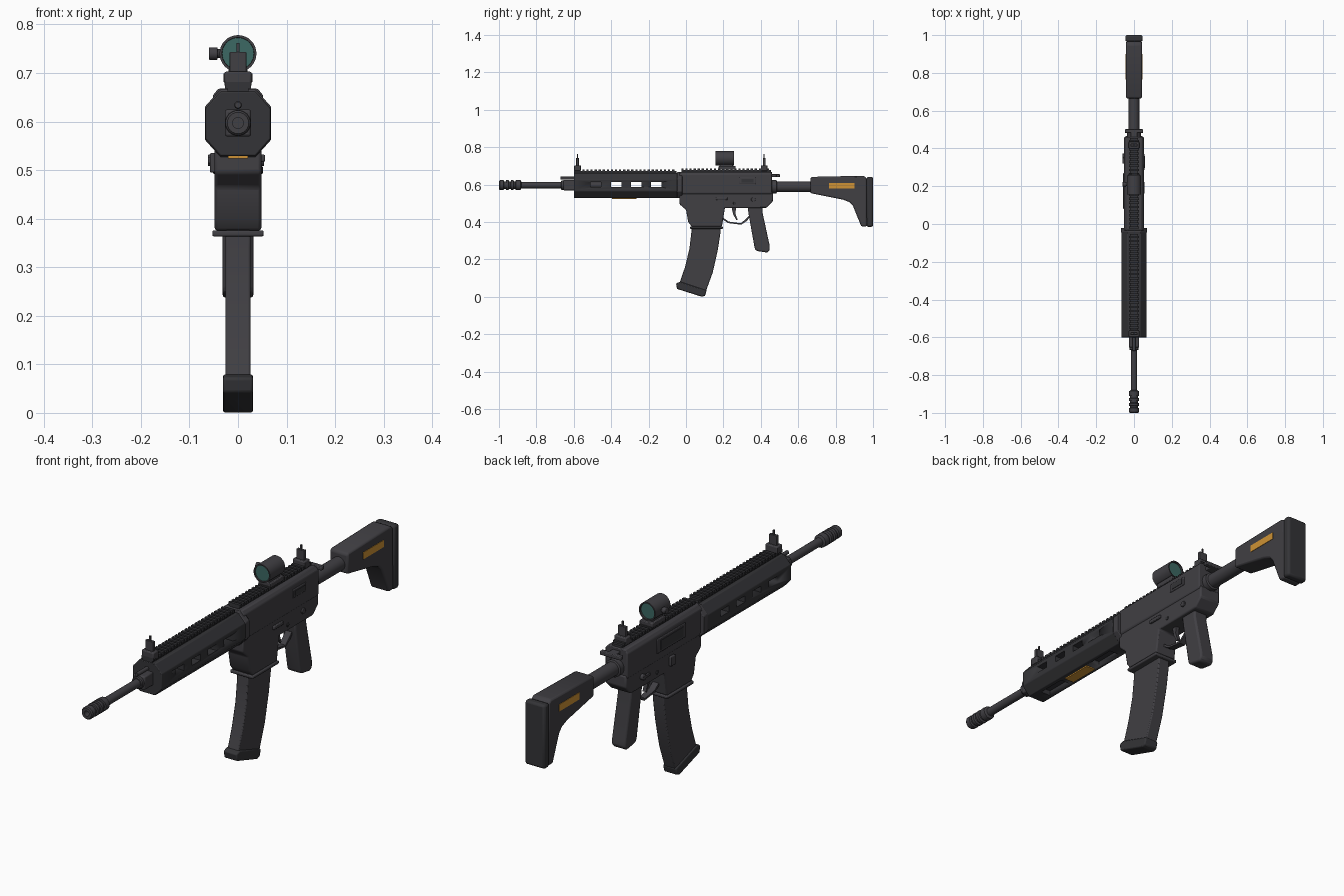
import bpy, bmesh, math
from mathutils import Matrix, Vector

if "Cube" in bpy.data.objects:
    bpy.data.objects.remove(bpy.data.objects["Cube"])


def material(name, rgb):
    m = bpy.data.materials.new(name)
    m.diffuse_color = (*rgb, 1)
    m.use_nodes = True
    m.node_tree.nodes["Principled BSDF"].inputs["Base Color"].default_value = m.diffuse_color
    return m


BODY = material("charcoal", (0.052, 0.050, 0.057))
DARK = material("dark grey", (0.034, 0.034, 0.038))
ORANGE = material("orange", (0.62, 0.29, 0.035))
LENS = material("teal glass", (0.045, 0.14, 0.125))


def finish(name, bm, mat, bevel=0.0, segments=2):
    bmesh.ops.recalc_face_normals(bm, faces=bm.faces)
    me = bpy.data.meshes.new(name)
    bm.to_mesh(me)
    bm.free()
    ob = bpy.data.objects.new(name, me)
    bpy.context.collection.objects.link(ob)
    if mat:
        me.materials.append(mat)
    bpy.ops.object.select_all(action='DESELECT')
    ob.select_set(True)
    bpy.context.view_layer.objects.active = ob
    bpy.ops.object.shade_smooth_by_angle(angle=math.radians(35))
    if bevel:
        b = ob.modifiers.new("bevel", 'BEVEL')
        b.width, b.segments, b.limit_method = bevel, segments, 'ANGLE'
        b.angle_limit = math.radians(30)
    return ob


def boxes(name, bounds, mat, bevel=0.0):
    """Boxes given as (x0, x1, y0, y1, z0, z1)."""
    bm = bmesh.new()
    for x0, x1, y0, y1, z0, z1 in bounds:
        m = Matrix.Translation(((x0 + x1) / 2, (y0 + y1) / 2, (z0 + z1) / 2))
        bmesh.ops.create_cube(bm, size=1, matrix=m @ Matrix.Diagonal((x1 - x0, y1 - y0, z1 - z0, 1)))
    return finish(name, bm, mat, bevel)


def side_prism(name, pts, half, mat, bevel=0.0):
    """Extrude a (y, z) outline across x."""
    bm = bmesh.new()
    f = bm.faces.new([bm.verts.new((-half, y, z)) for y, z in pts])
    r = bmesh.ops.extrude_face_region(bm, geom=[f])
    bmesh.ops.translate(bm, vec=(2 * half, 0, 0), verts=[v for v in r['geom'] if isinstance(v, bmesh.types.BMVert)])
    return finish(name, bm, mat, bevel)


def front_prism(name, pts, y0, y1, mat, bevel=0.0):
    """Extrude an (x, z) outline along y."""
    bm = bmesh.new()
    f = bm.faces.new([bm.verts.new((x, y0, z)) for x, z in pts])
    r = bmesh.ops.extrude_face_region(bm, geom=[f])
    bmesh.ops.translate(bm, vec=(0, y1 - y0, 0), verts=[v for v in r['geom'] if isinstance(v, bmesh.types.BMVert)])
    return finish(name, bm, mat, bevel)


def lathe(name, profile, z, mat, n=24):
    """Revolve (y, radius) points around a y axis at height z."""
    bm = bmesh.new()
    rings = [[bm.verts.new((r * math.cos(2 * math.pi * i / n), y, z + r * math.sin(2 * math.pi * i / n)))
              for i in range(n)] for y, r in profile]
    for a, b in zip(rings, rings[1:]):
        for i in range(n):
            bm.faces.new((a[i], a[(i + 1) % n], b[(i + 1) % n], b[i]))
    bm.faces.new(rings[0])
    bm.faces.new(rings[-1])
    return finish(name, bm, mat)


def peg(name, x0, x1, y, z, r, mat, n=20):
    """Cylinder lying along x."""
    bm = bmesh.new()
    m = Matrix.Translation(((x0 + x1) / 2, y, z)) @ Matrix.Rotation(math.pi / 2, 4, 'Y')
    bmesh.ops.create_cone(bm, cap_ends=True, segments=n, radius1=r, radius2=r, depth=abs(x1 - x0), matrix=m)
    return finish(name, bm, mat, 0.002)


def octagon(w, zb, zt, cx, cz):
    return [(-cx, zb), (cx, zb), (w, zb + cz), (w, zt - cz), (cx, zt), (-cx, zt), (-w, zt - cz), (-w, zb + cz)]


# barrel and ribbed muzzle
AXIS = 0.597
lathe("barrel", [(-0.90, 0.017), (-0.41, 0.017)], AXIS, BODY)
muzzle = [(-0.97, 0.011), (-1.0, 0.011), (-1.0, 0.022), (-0.995, 0.026), (-0.975, 0.026)]
for i in range(3):
    y = -0.972 + i * 0.026
    muzzle += [(y, 0.020), (y + 0.009, 0.020), (y + 0.010, 0.027), (y + 0.023, 0.027)]
muzzle += [(-0.885, 0.026), (-0.88, 0.017)]
lathe("muzzle", muzzle, AXIS, BODY)
boxes("gas_block", [(-0.027, 0.027, -0.655, -0.59, 0.569, 0.625)], BODY, 0.005)
lathe("gas_block_collar", [(-0.668, 0.021), (-0.665, 0.025), (-0.60, 0.025)], AXIS, BODY)
lathe("gas_tube", [(-0.672, 0.006), (-0.67, 0.008), (-0.59, 0.008)], 0.634, BODY, 16)

# handguard with side windows and bottom openings
guard = front_prism("handguard", octagon(0.067, 0.529, 0.662, 0.036, 0.035), -0.60, -0.045, DARK, 0.003)
windows = [(-0.2, 0.2, y, y + 0.056, 0.587, 0.613) for y in (-0.51, -0.40, -0.293, -0.187)]
openings = [(-0.022, 0.022, a, b, 0.50, 0.55) for a, b in ((-0.54, -0.42), (-0.24, -0.12))]
cutter = boxes("window_cutter", windows + openings, None)
cutter.hide_render = True
cutter.hide_viewport = False
cutter.display_type = 'WIRE'
cut = guard.modifiers.new("windows", 'BOOLEAN')
cut.operation, cut.object, cut.solver = 'DIFFERENCE', cutter, 'EXACT'
boxes("bottom_panel", [(-0.021, 0.021, -0.395, -0.265, 0.524, 0.531)], ORANGE)
front_prism("handguard_collar", octagon(0.068, 0.527, 0.666, 0.036, 0.035), -0.048, -0.02, BODY, 0.003)

# toothed top rails
for name, y0, y1, top in (("front_rail", -0.598, -0.052, 0.681), ("rear_rail", -0.025, 0.455, 0.685)):
    teeth, pitch = [], 0.0218
    for i in range(int((y1 - y0) / pitch)):
        a = y0 + i * pitch
        teeth.append((-0.027, 0.027, a, a + 0.012, top - 0.013, top))
    boxes(name + "_base", [(-0.022, 0.022, y0, y1, 0.650, top - 0.008)], DARK)
    boxes(name + "_teeth", teeth, DARK)

# receiver
front_prism("upper_receiver", octagon(0.052, 0.540, 0.668, 0.040, 0.014), -0.035, 0.46, BODY, 0.004)
side_prism("lower_receiver", [(-0.035, 0.56), (-0.035, 0.495), (0.0, 0.465), (0.012, 0.40), (0.03, 0.375),
                              (0.192, 0.375), (0.208, 0.475), (0.43, 0.475), (0.465, 0.51), (0.465, 0.56)],
           0.048, BODY, 0.006)
side_prism("magazine_well_lip", [(0.022, 0.363), (0.197, 0.363), (0.197, 0.376), (0.022, 0.376)], 0.053, BODY, 0.004)
boxes("right_panel", [(0.05, 0.056, 0.285, 0.372, 0.602, 0.638)], BODY, 0.003)
boxes("right_panel_inset", [(0.05, 0.058, 0.297, 0.36, 0.610, 0.630)], DARK)
boxes("ejection_frame", [(-0.057, -0.05, 0.08, 0.27, 0.582, 0.642)], BODY, 0.003)
boxes("ejection_port", [(-0.059, -0.05, 0.10, 0.25, 0.592, 0.632)], DARK)
boxes("magazine_release", [(0.045, 0.056, 0.16, 0.222, 0.517, 0.532)], BODY, 0.003)
boxes("bolt_catch", [(-0.058, -0.045, 0.15, 0.18, 0.495, 0.535)], BODY, 0.003)
peg("selector_pivot", -0.062, 0.054, 0.36, 0.52, 0.012, BODY)
boxes("selector_lever", [(-0.062, -0.052, 0.32, 0.365, 0.514, 0.526)], BODY, 0.002)
peg("receiver_pin", -0.051, 0.051, 0.26, 0.50, 0.008, DARK)
boxes("charging_handle", [(-0.018, 0.018, 0.44, 0.50, 0.640, 0.656), (-0.048, 0.048, 0.482, 0.502, 0.640, 0.656)],
      BODY, 0.003)

# curved magazine and its floor plate
side_prism("magazine", [(0.032, 0.40), (0.028, 0.34), (0.018, 0.255), (-0.005, 0.16), (-0.037, 0.065),
                        (0.105, 0.025), (0.143, 0.13), (0.170, 0.25), (0.184, 0.34), (0.186, 0.40)],
           0.026, BODY, 0.004)
side_prism("magazine_floor", [(-0.053, 0.072), (-0.048, 0.042), (0.085, 0.0), (0.102, 0.005), (0.110, 0.034),
                              (-0.03, 0.080)], 0.031, DARK, 0.005)

# trigger, guard and grip
side_prism("trigger_guard", [(0.198, 0.412), (0.225, 0.394), (0.295, 0.385), (0.325, 0.405), (0.345, 0.43),
                             (0.335, 0.432), (0.316, 0.412), (0.293, 0.393), (0.228, 0.402), (0.2, 0.422)],
           0.014, BODY)
side_prism("trigger", [(0.243, 0.48), (0.268, 0.48), (0.264, 0.445), (0.276, 0.412), (0.269, 0.409), (0.252, 0.442)],
           0.008, BODY)
side_prism("grip", [(0.328, 0.49), (0.335, 0.44), (0.368, 0.255), (0.378, 0.245), (0.435, 0.236), (0.448, 0.25),
                    (0.447, 0.275), (0.408, 0.455), (0.41, 0.49)], 0.032, BODY, 0.010)

# buffer tube and stock
lathe("buffer_tube", [(0.45, 0.036), (0.483, 0.036), (0.486, 0.029), (0.70, 0.029)], 0.588, BODY)
side_prism("stock", [(0.665, 0.635), (0.675, 0.641), (0.95, 0.647), (0.966, 0.635), (0.968, 0.376), (0.937, 0.376),
                     (0.893, 0.485), (0.875, 0.505), (0.84, 0.519), (0.665, 0.554)], 0.042, BODY, 0.007)
boxes("butt_pad", [(-0.046, 0.046, 0.966, 1.0, 0.374, 0.641)], DARK, 0.009)
for s, side in ((-1, "left"), (1, "right")):
    x = sorted((s * 0.039, s * 0.044))
    boxes(side + "_stock_strip", [(*x, 0.765, 0.90, 0.579, 0.608)], ORANGE)

# folding sights
for name, y in (("front_sight", -0.58), ("rear_sight", 0.418)):
    boxes(name + "_base", [(-0.028, 0.028, y - 0.018, y + 0.018, 0.672, 0.703)], BODY, 0.004)
    boxes(name + "_leaf", [(-0.018, 0.018, y - 0.007, y + 0.007, 0.69, 0.743)], BODY, 0.002)
    boxes(name + "_post", [(-0.003, 0.003, y - 0.003, y + 0.003, 0.74, 0.762)], BODY)

# round optic
OPTIC = 0.740
lathe("optic_tube", [(0.17, 0.032), (0.157, 0.033), (0.157, 0.038), (0.257, 0.038), (0.257, 0.033), (0.24, 0.032)],
      OPTIC, BODY, 32)
lathe("front_lens", [(0.162, 0.0325), (0.168, 0.0325)], OPTIC, LENS, 32)
lathe("rear_lens", [(0.243, 0.0325), (0.25, 0.0325)], OPTIC, LENS, 32)
boxes("optic_mount", [(-0.030, 0.030, 0.175, 0.265, 0.680, 0.700), (-0.02, 0.02, 0.18, 0.25, 0.695, 0.715)],
      BODY, 0.003)
peg("optic_knob", -0.060, -0.042, 0.21, OPTIC, 0.013, BODY)
peg("optic_knob_stem", -0.045, -0.03, 0.21, OPTIC, 0.009, DARK)
